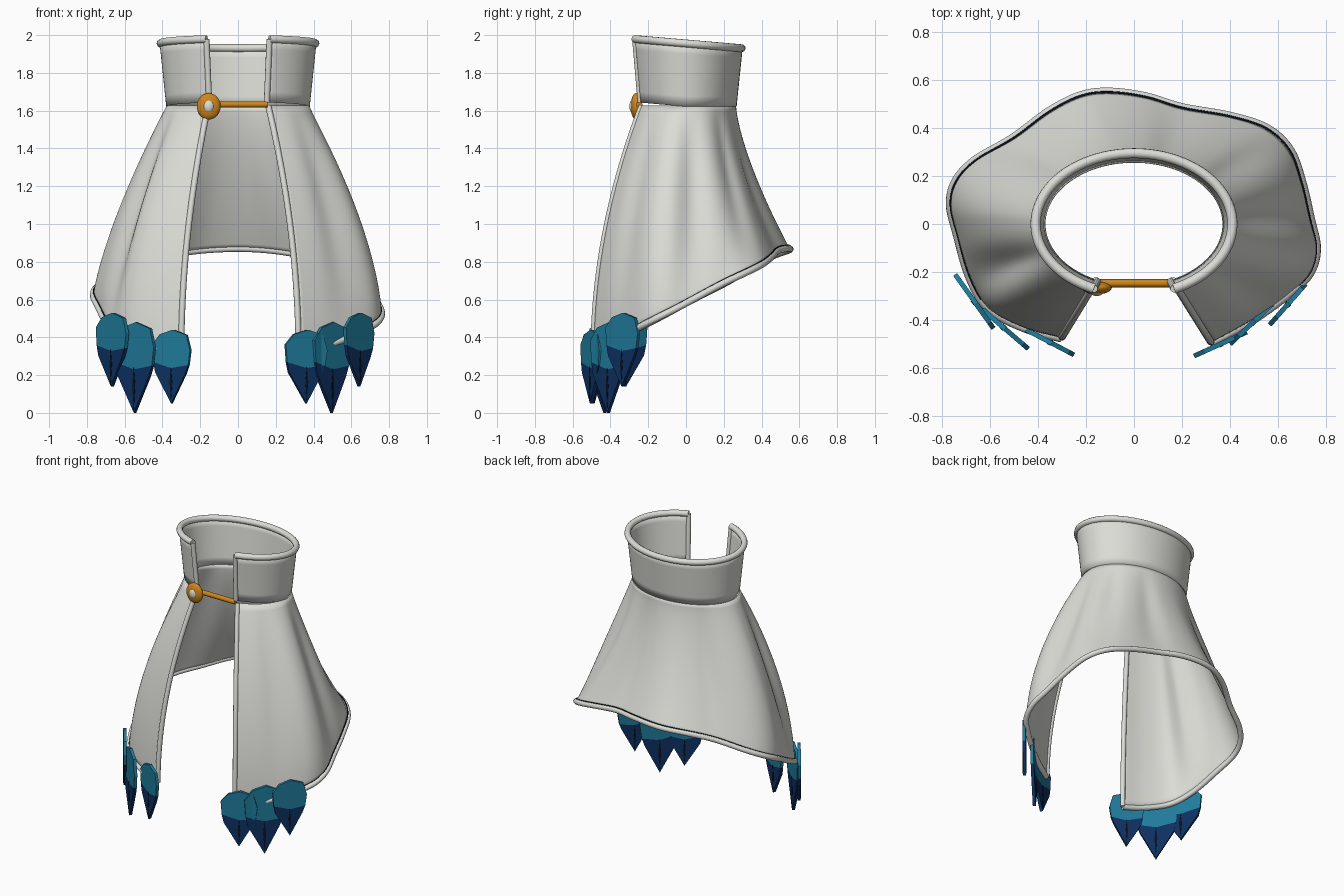
import bpy, bmesh, math
from mathutils import Vector

if "Cube" in bpy.data.objects:
    bpy.data.objects.remove(bpy.data.objects["Cube"])


def material(name, rgb):
    m = bpy.data.materials.new(name)
    m.diffuse_color = (*rgb, 1)
    m.use_nodes = True
    m.node_tree.nodes["Principled BSDF"].inputs["Base Color"].default_value = m.diffuse_color
    return m


CLOTH = material("pale cloth", (0.72, 0.72, 0.68))
TEAL = material("teal", (0.014, 0.20, 0.33))
NAVY = material("navy", (0.004, 0.03, 0.12))
BLACK = material("blue black", (0.003, 0.006, 0.015))
GOLD = material("orange gold", (0.62, 0.24, 0.012))


def make(name, bm, mats, smooth=True):
    bmesh.ops.recalc_face_normals(bm, faces=bm.faces)
    me = bpy.data.meshes.new(name)
    bm.to_mesh(me)
    bm.free()
    for m in mats:
        me.materials.append(m)
    ob = bpy.data.objects.new(name, me)
    bpy.context.collection.objects.link(ob)
    if smooth:
        for p in me.polygons:
            p.use_smooth = True
    return ob


def sheet(name, rows, thick):
    """Skin a grid of points and give it thickness."""
    bm = bmesh.new()
    vs = [[bm.verts.new(p) for p in row] for row in rows]
    for a, b in zip(vs, vs[1:]):
        for i in range(len(a) - 1):
            bm.faces.new((a[i], a[i + 1], b[i + 1], b[i]))
    ob = make(name, bm, [CLOTH])
    mod = ob.modifiers.new("thickness", 'SOLIDIFY')
    mod.thickness, mod.offset = thick, 0
    return ob


def tube(name, pts, r, mat):
    cu = bpy.data.curves.new(name, 'CURVE')
    cu.dimensions = '3D'
    cu.bevel_depth, cu.bevel_resolution, cu.use_fill_caps = r, 3, True
    sp = cu.splines.new('POLY')
    sp.points.add(len(pts) - 1)
    for q, p in zip(sp.points, pts):
        q.co = (*p, 1)
    cu.materials.append(mat)
    ob = bpy.data.objects.new(name, cu)
    bpy.context.collection.objects.link(ob)
    bpy.ops.object.select_all(action='DESELECT')
    ob.select_set(True)
    bpy.context.view_layer.objects.active = ob
    bpy.ops.object.convert(target='MESH')
    bpy.ops.object.shade_smooth_by_angle(angle=math.radians(50))


def catmull(pts, n):
    pts = [Vector(p) for p in pts]
    ext = [2 * pts[0] - pts[1]] + pts + [2 * pts[-1] - pts[-2]]
    out = []
    for i in range(1, len(ext) - 2):
        a, b, c, d = ext[i - 1:i + 3]
        for k in range(n):
            t = k / n
            out.append(0.5 * (2 * b + (c - a) * t + (2 * a - 5 * b + 4 * c - d) * t * t
                              + (3 * b - a - 3 * c + d) * t ** 3))
    return out + [pts[-1]]


# Wavy hem outline seen from above, front left round the back to front right
hem = catmull([(-.30, -.47), (-.45, -.43), (-.60, -.35), (-.68, -.22), (-.73, -.05),
               (-.76, .08), (-.735, .18), (-.655, .265), (-.50, .355), (-.35, .465),
               (-.22, .53), (-.10, .545), (.05, .525), (.20, .48), (.40, .445),
               (.55, .395), (.645, .305), (.695, .17), (.73, .02), (.755, -.10),
               (.73, -.20), (.65, -.28), (.50, -.39), (.32, -.49)], 6)

# Fold valleys: hem position and depth
FOLDS = [(-.68, -.22, .09), (.73, .05, .07), (.61, .35, .06), (.58, -.34, .04),
         (.22, .48, .04), (-.48, .37, .04)]


def cape_point(p, t):
    ang = math.atan2(p.y / 0.56, p.x / 0.77)
    top = Vector((0.373 * math.cos(ang), 0.26 * math.sin(ang)))
    # Convex at the front, straighter at the sides, flaring at the back
    back = min(1, max(0, (p.y - 0.05) / 0.42))
    front = min(1, max(0, (-p.y + 0.05) / 0.45))
    bulge = 1 - (1 - t) ** (1.4 + 0.55 * front)
    q = top.lerp(p, bulge * (1 - back) + t ** 1.4 * back)
    for cx, cy, amount in FOLDS:
        d = (p - Vector((cx, cy))).length
        q *= 1 - amount * math.sin(math.pi * t ** 0.8) * math.exp(-(d / 0.1) ** 2)
    zb = 0.58 + 0.29 * math.sin(ang)
    return Vector((q.x, q.y, 1.625 + (zb - 1.625) * t))


# Cape body
N = 28
rows = [[cape_point(p, j / N) for p in hem] for j in range(N + 1)]
sheet("cape", rows, 0.01)
tube("hem_trim", [p + Vector((p.x, p.y, 0)).normalized() * 0.006 for p in rows[-1]], 0.018, CLOTH)
tube("cape_edge_left", [r[0] for r in rows], 0.016, CLOTH)
tube("cape_edge_right", [r[-1] for r in rows], 0.016, CLOTH)
# Thin dark piping above the hem
tube("hem_piping", [p + Vector((p.x, p.y, 0)).normalized() * 0.004 + Vector((0, 0, 0.017))
                    for p in rows[-1][14:-14]], 0.0045, BLACK)

# Collar, open at the front, with a sloping top
collar = []
for j in range(7):
    t = j / 6
    row = []
    for i in range(73):
        a = math.radians(-90 - 24 - (360 - 48) * i / 72)
        x = (0.375 + 0.035 * t) * math.cos(a)
        y = (0.263 + 0.032 * t) * math.sin(a)
        low, high = 1.622 - 0.09 * min(y, 0), 1.956 - 0.085 * y
        row.append(Vector((x, y, low + (high - low) * t)))
    collar.append(row)
sheet("collar", collar, 0.01)
tube("collar_rim", collar[-1], 0.021, CLOTH)
for side, k in (("left", 0), ("right", -1)):
    tube("collar_edge_" + side, [r[k] for r in collar], 0.016, CLOTH)


# Clasp: bar, button and pearl
def ball(name, loc, scale, mat):
    bm = bmesh.new()
    bmesh.ops.create_uvsphere(bm, u_segments=24, v_segments=14, radius=1)
    for v in bm.verts:
        v.co = Vector(loc) + Vector(a * b for a, b in zip(v.co, scale))
    make(name, bm, [mat])


tube("clasp_bar", [(-.15, -.247, 1.633), (.155, -.247, 1.633)], 0.017, GOLD)
ball("clasp_button", (-.155, -.265, 1.623), (.063, .028, .07), GOLD)
ball("clasp_pearl", (-.155, -.282, 1.623), (.028, .018, .034), CLOTH)

# Feather plates: u across, v from tip to top
UPPER = [(-.47, .56), (0, .48), (.45, .52), (.5, .72), (.40, .93), (.04, 1), (-.30, .94), (-.5, .80)]
LOWER = [(0, 0), (.37, .40), (.45, .52), (0, .48), (-.47, .56), (-.42, .42)]
VEIN = [(0, .04), (.035, .30), (.0, .5), (-.035, .30)]


def plate(bm, outline, a, b, z0, z1, thick, mat):
    a, b = Vector((*a, 0)), Vector((*b, 0))
    n = Vector((0, 0, 1)).cross(b - a).normalized() * thick / 2
    pts = [a.lerp(b, u + 0.5) + Vector((0, 0, z0 + (z1 - z0) * v)) for u, v in outline]
    f = [bm.verts.new(p - n) for p in pts]
    k = [bm.verts.new(p + n) for p in pts]
    faces = [bm.faces.new(f), bm.faces.new(k[::-1])]
    for i in range(len(f)):
        j = (i + 1) % len(f)
        faces.append(bm.faces.new((f[j], f[i], k[i], k[j])))
    for face in faces:
        face.material_index = mat


feathers = [((-.745, -.21), (-.585, -.435), .14, .53), ((-.65, -.34), (-.44, -.52), 0, .48),
            ((-.45, -.44), (-.25, -.545), .05, .44), ((.25, -.55), (.47, -.45), .05, .44),
            ((.40, -.50), (.59, -.32), 0, .48), ((.565, -.42), (.715, -.25), .14, .53)]
for i, (a, b, z0, z1) in enumerate(feathers):
    bm = bmesh.new()
    plate(bm, UPPER, a, b, z0, z1, 0.02, 0)
    plate(bm, LOWER, a, b, z0, z1, 0.02, 1)
    plate(bm, VEIN, a, b, z0, z1, 0.024, 2)
    make(f"feather_{i + 1}", bm, [TEAL, NAVY, BLACK], smooth=False)
